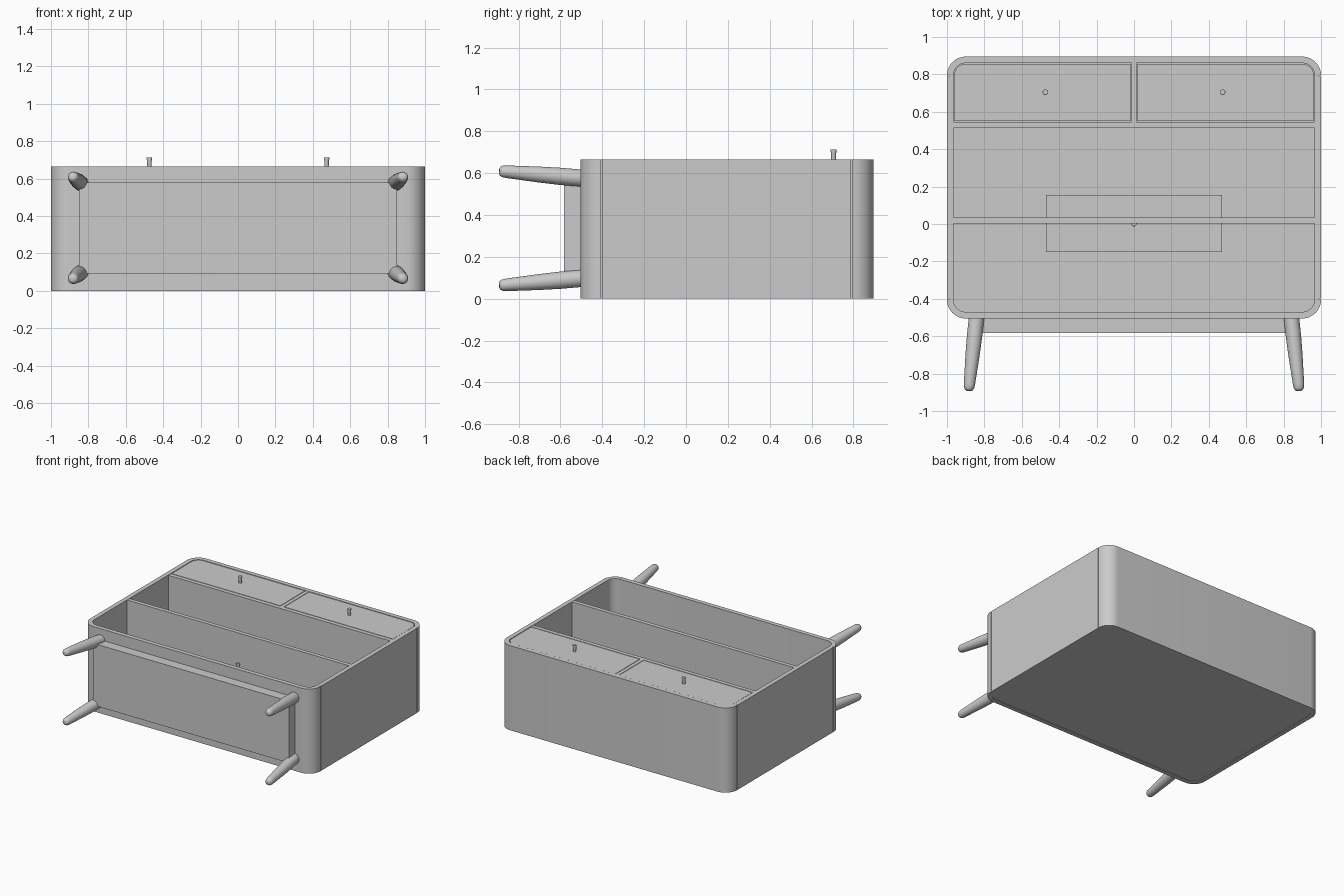
import bpy, bmesh
from math import sin, cos, pi, radians
from mathutils import Vector

if "Cube" in bpy.data.objects:
    bpy.data.objects.remove(bpy.data.objects["Cube"])

grey = bpy.data.materials.new("light_grey")
grey.use_nodes = True
GREY = (0.6, 0.6, 0.6, 1)
grey.diffuse_color = GREY
grey.node_tree.nodes["Principled BSDF"].inputs["Base Color"].default_value = GREY

HEIGHT, WALL, RADIUS = 0.665, 0.035, 0.1
FRONT, BACK = -0.505, 0.895
INNER = 1 - WALL


def finish(name, bm):
    bmesh.ops.recalc_face_normals(bm, faces=bm.faces)
    mesh = bpy.data.meshes.new(name)
    bm.to_mesh(mesh)
    bm.free()
    mesh.materials.append(grey)
    mesh.shade_smooth()
    mesh.set_sharp_from_angle(angle=radians(30))
    ob = bpy.data.objects.new(name, mesh)
    bpy.context.collection.objects.link(ob)
    return ob


def box(name, x, y, z):
    bm = bmesh.new()
    bmesh.ops.create_cube(bm, size=1)
    for v in bm.verts:
        v.co = [r[0] + (c + 0.5) * (r[1] - r[0]) for r, c in zip((x, y, z), v.co)]
    return finish(name, bm)


def prism(name, points, z0, z1):
    bm = bmesh.new()
    face = bm.faces.new([bm.verts.new((x, y, z0)) for x, y in points])
    out = bmesh.ops.extrude_face_region(bm, geom=[face])["geom"]
    verts = [g for g in out if isinstance(g, bmesh.types.BMVert)]
    bmesh.ops.translate(bm, verts=verts, vec=(0, 0, z1 - z0))
    return finish(name, bm)


def turned(name, profile, start, end, steps=24):
    """Revolve (distance, radius) pairs around the line from start to end."""
    start, end = Vector(start), Vector(end)
    turn = (end - start).to_track_quat('Z', 'Y')
    bm = bmesh.new()
    rings = [[bm.verts.new(start + turn @ Vector((r * cos(2 * pi * i / steps),
                                                  r * sin(2 * pi * i / steps), d)))
              for i in range(steps)] for d, r in profile]
    for a, b in zip(rings, rings[1:]):
        for i in range(steps):
            j = (i + 1) % steps
            bm.faces.new((a[i], a[j], b[j], b[i]))
    bm.faces.new(rings[0])
    bm.faces.new(rings[-1])
    return finish(name, bm)


def corner_arcs(edge, way, inset):
    """Outline from the right side round both corners to the left side."""
    r = RADIUS - inset
    right = [(1 - RADIUS + r * cos(a), edge - way * RADIUS + way * r * sin(a))
             for a in (pi / 2 * i / 12 for i in range(13))]
    return right + [(-x, y) for x, y in reversed(right)]


# Rounded end walls of the carcass
for name, edge, way in (("bottom_wall", FRONT, -1), ("top_wall", BACK, 1)):
    outline = corner_arcs(edge, way, 0) + corner_arcs(edge, way, WALL)[::-1]
    prism(name, outline, 0, HEIGHT)

# Side walls, with a shallow groove at each joint
lo, hi, gap = FRONT + RADIUS, BACK - RADIUS, 0.006
for side, s in (("left", 1), ("right", -1)):
    box(side + "_wall", (s * INNER, s), (lo + gap, hi - gap), (0, HEIGHT))
    for y in (lo, hi - gap):
        box(side + "_joint", (s * INNER, s * 0.99), (y, y + gap), (0, HEIGHT))

# Back panel, slightly recessed
panel = corner_arcs(BACK, 1, WALL) + corner_arcs(FRONT, -1, WALL)[::-1]
prism("back_panel", panel, 0.004, 0.03)

# Shelves and the divider between the drawers
for name, y in (("middle_shelf", 0.003), ("upper_shelf", 0.513)):
    box(name, (-INNER, INNER), (y, y + 0.032), (0.03, HEIGHT - 0.002))
box("drawer_divider", (-0.014, 0.014), (0.545, BACK - WALL), (0.03, HEIGHT - 0.002))


# Drawers with flared knobs
def drawer(name, x, y, top, depth):
    w, h = 0.471, 0.153
    box(name, (x - w, x + w), (y - h, y + h), (top - depth, top))
    turned(name + "_knob", [(0, 0.011), (0.03, 0.012), (0.044, 0.015), (0.05, 0.014)],
           (x, y, top), (x, y, top + 1), 16)


for side, s in (("left", 1), ("right", -1)):
    outer = corner_arcs(BACK, 1, WALL + 0.004)[:13]
    outline = [(s * 0.018, 0.55), (s * (INNER - 0.004), 0.55)]
    outline += [(s * x, y) for x, y in outer] + [(s * 0.018, BACK - WALL - 0.004)]
    prism(side + "_drawer", outline, 0.3, HEIGHT - 0.002)
    turned(side + "_knob", [(0, 0.011), (0.03, 0.012), (0.044, 0.015), (0.05, 0.014)],
           (s * 0.474, 0.705, HEIGHT - 0.002), (s * 0.474, 0.705, 1), 16)
drawer("inner_drawer", 0, 0.002, 0.377, 0.345)

# Plinth under the carcass
box("plinth", (-0.85, 0.85), (-0.583, FRONT), (0.092, 0.578))

# Splayed, tapered legs with rounded tips
LEG = [(0, 0.041), (0.1, 0.041), (0.2, 0.038), (0.3, 0.033), (0.36, 0.030),
       (0.38, 0.027), (0.39, 0.021), (0.395, 0.012)]
for side, s in (("left", 1), ("right", -1)):
    for level, base, tip in (("upper", 0.576, 0.61), ("lower", 0.097, 0.063)):
        turned(f"{level}_{side}_leg", LEG,
               (s * 0.842, FRONT + 0.004, base), (s * 0.884, -0.895, tip))
